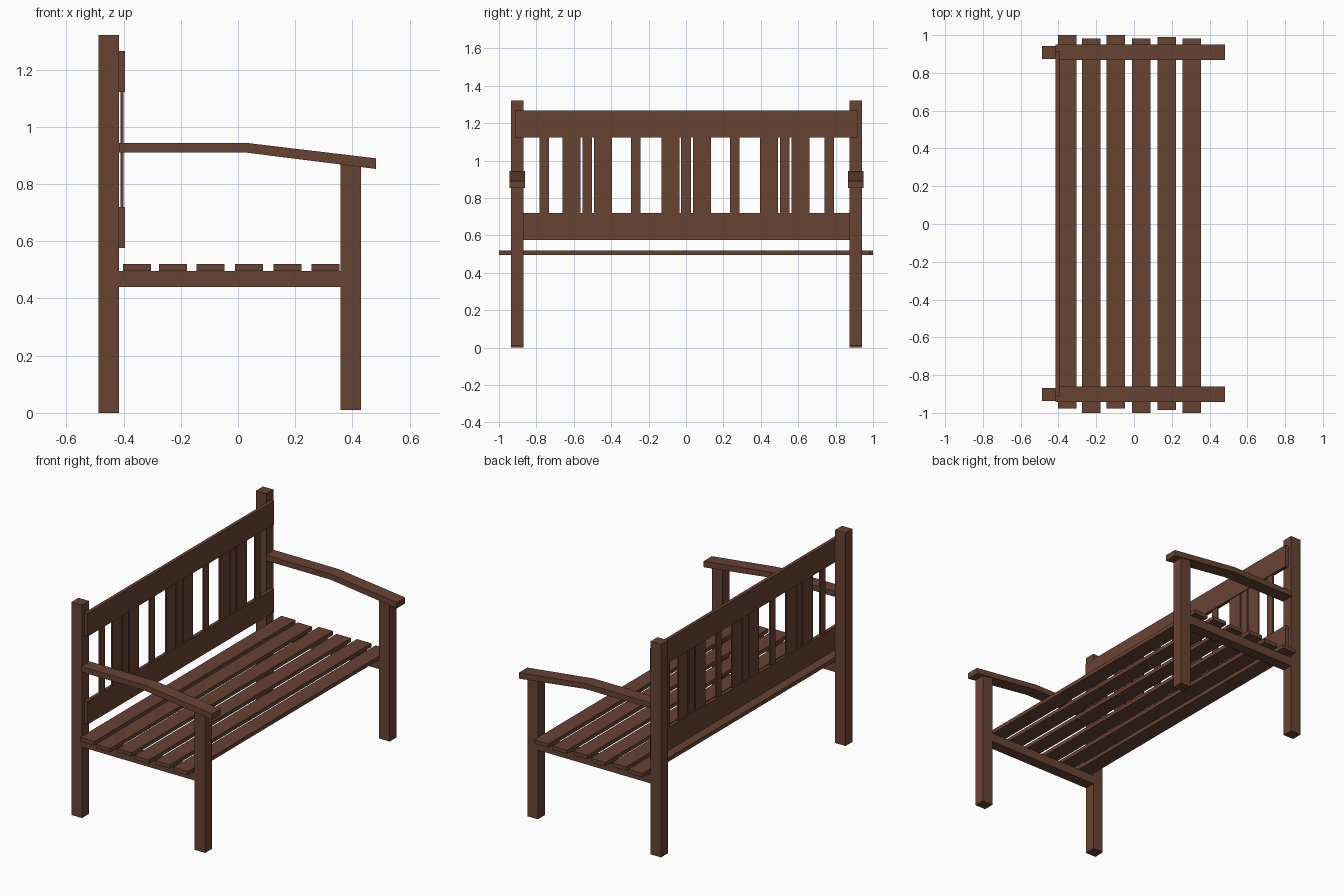
import bpy, bmesh

if "Cube" in bpy.data.objects:
    bpy.data.objects.remove(bpy.data.objects["Cube"])

wood = bpy.data.materials.new("brown_wood")
wood.diffuse_color = (0.14, 0.056, 0.034, 1)
wood.use_nodes = True
wood.node_tree.nodes["Principled BSDF"].inputs["Base Color"].default_value = wood.diffuse_color


def finish(name, bm):
    bmesh.ops.recalc_face_normals(bm, faces=bm.faces)
    mesh = bpy.data.meshes.new(name)
    bm.to_mesh(mesh)
    bm.free()
    mesh.materials.append(wood)
    obj = bpy.data.objects.new(name, mesh)
    bpy.context.collection.objects.link(obj)
    return obj


def prism(name, profile, y0, y1):
    """Extrude an x/z outline from y0 to y1."""
    bm = bmesh.new()
    face = bm.faces.new([bm.verts.new((x, y0, z)) for x, z in profile])
    ext = bmesh.ops.extrude_face_region(bm, geom=[face])
    verts = [v for v in ext["geom"] if isinstance(v, bmesh.types.BMVert)]
    bmesh.ops.translate(bm, verts=verts, vec=(0, y1 - y0, 0))
    return finish(name, bm)


def box(name, x, y, z):
    return prism(name, [(x[0], z[0]), (x[1], z[0]), (x[1], z[1]), (x[0], z[1])], *y)


# Side frames: posts, legs, seat rails and bent armrests
arm = [(-0.416, 0.91), (0.03, 0.91), (0.483, 0.853),
       (0.483, 0.89), (0.03, 0.944), (-0.416, 0.944)]
for side, yc in (("left", -0.902), ("right", 0.908)):
    y = (yc - 0.034, yc + 0.034)
    box(f"back_post_{side}", (-0.488, -0.416), y, (0, 1.322))
    box(f"front_leg_{side}", (0.358, 0.43), y, (0.01, 0.87))
    box(f"seat_rail_{side}", (-0.416, 0.358), y, (0.44, 0.496))
    prism(f"armrest_{side}", arm, yc - 0.041, yc + 0.041)

# Seat slats with slightly uneven ends
slats = [(-0.353, -0.976, 1.0), (-0.227, -1.0, 0.981), (-0.096, -0.976, 1.0),
         (0.039, -1.0, 0.981), (0.173, -0.986, 0.99), (0.306, -1.0, 0.981)]
for i, (x, y0, y1) in enumerate(slats):
    box(f"seat_slat_{i + 1}", (x - 0.049, x + 0.049), (y0, y1), (0.496, 0.52))

# Backrest boards
box("backrest_top_board", (-0.416, -0.395), (-0.913, 0.916), (1.122, 1.266))
box("backrest_bottom_board", (-0.416, -0.395), (-0.913, 0.916), (0.576, 0.72))

# Backrest uprights: three clusters (wide, narrow, wide) and four single slats
uprights = [(y, 0.05) for y in (-0.758, -0.268, 0.261, 0.766)]
for c in (-0.528, 0.001, 0.528):
    uprights += [(c - 0.084, 0.096), (c, 0.053), (c + 0.084, 0.096)]
for i, (y, w) in enumerate(sorted(uprights)):
    box(f"backrest_upright_{i + 1}", (-0.41, -0.401), (y - w / 2, y + w / 2), (0.71, 1.13))
